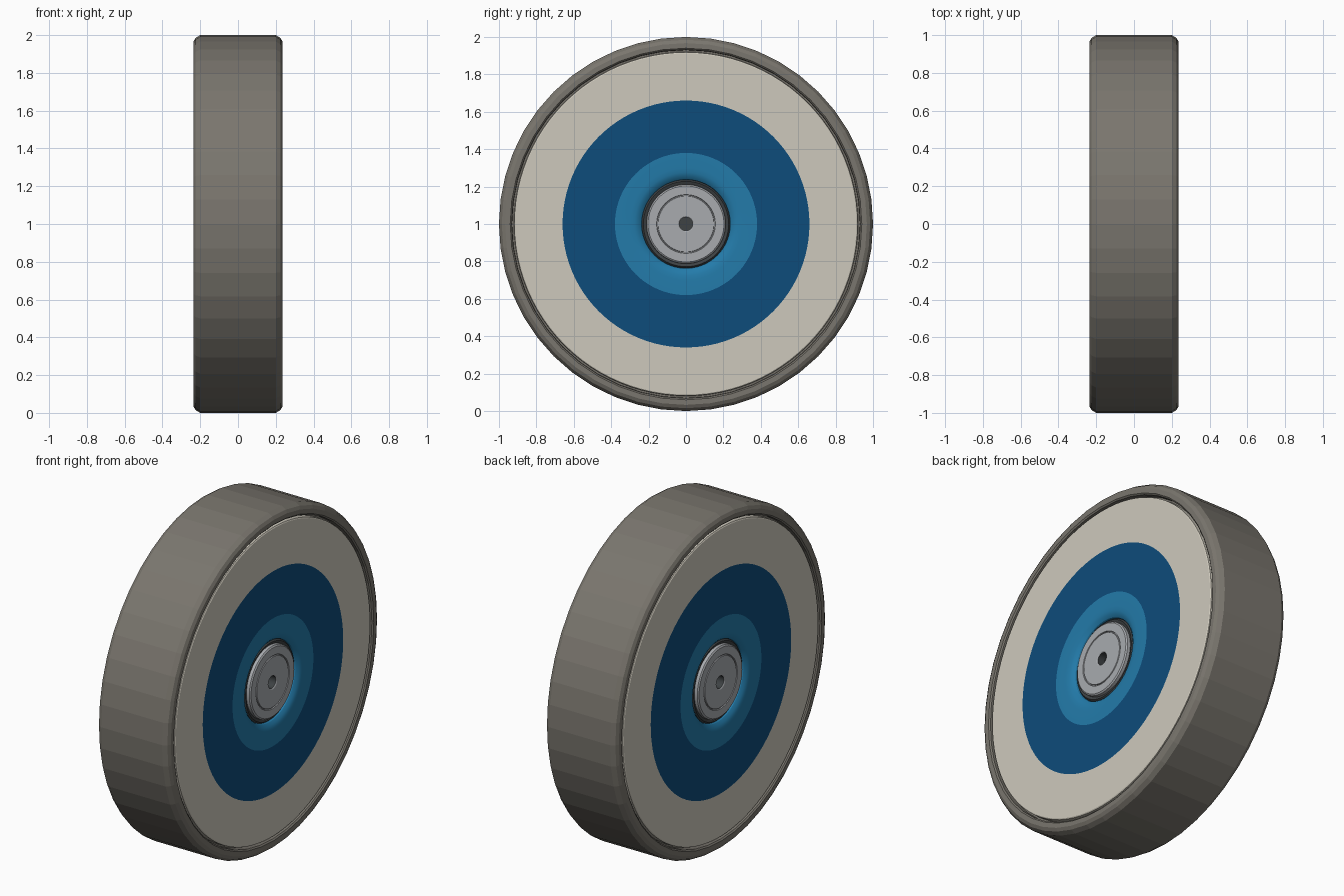
import bpy, bmesh, math

if "Cube" in bpy.data.objects:
    bpy.data.objects.remove(bpy.data.objects["Cube"])


def srgb(r, g, b):
    lin = [(c / 255 / 12.92) if c < 10 else ((c / 255 + 0.055) / 1.055) ** 2.4 for c in (r, g, b)]
    return (*lin, 1)


def mat(name, rgb):
    m = bpy.data.materials.new(name)
    m.diffuse_color = srgb(*rgb)
    m.use_nodes = True
    m.node_tree.nodes["Principled BSDF"].inputs["Base Color"].default_value = m.diffuse_color
    return m


rubber = mat("warm grey rubber", (122, 118, 110))
cream = mat("cream", (206, 201, 188))
navy = mat("dark blue", (13, 76, 123))
blue = mat("light blue", (35, 123, 170))
metal = mat("light grey metal", (168, 171, 175))
dark = mat("dark grey", (62, 66, 68))


def revolve(name, profile, sides, mats, rule=None, smooth=True):
    """Spin an (x, radius) profile round the wheel axis; radius 0 makes a pole."""
    bm = bmesh.new()
    rings = []
    for x, r in profile:
        if r == 0:
            rings.append([bm.verts.new((x, 0, 1))])
        else:
            rings.append([bm.verts.new((x, r * math.cos(t), 1 + r * math.sin(t)))
                          for t in (2 * math.pi * i / sides for i in range(sides))])
    for k, (a, b) in enumerate(zip(rings, rings[1:])):
        r_mid = (profile[k][1] + profile[k + 1][1]) / 2
        for i in range(sides):
            j = (i + 1) % sides
            if len(a) == 1:
                vs = (a[0], b[j], b[i])
            elif len(b) == 1:
                vs = (a[i], a[j], b[0])
            else:
                vs = (a[i], a[j], b[j], b[i])
            f = bm.faces.new(vs)
            f.material_index = rule(r_mid) if rule else 0
    bmesh.ops.recalc_face_normals(bm, faces=bm.faces)
    me = bpy.data.meshes.new(name)
    bm.to_mesh(me)
    bm.free()
    for m in mats:
        me.materials.append(m)
    ob = bpy.data.objects.new(name, me)
    bpy.context.collection.objects.link(ob)
    if smooth:
        bpy.context.view_layer.objects.active = ob
        ob.select_set(True)
        bpy.ops.object.shade_smooth_by_angle(angle=math.radians(30))
        ob.select_set(False)
    return ob


def mirrored(half):
    """Complete a half profile (running from inside to x = 0) across x = 0."""
    return half + [(-x, r) for x, r in reversed(half)]


# Faceted tyre with rounded shoulders and a narrow inner groove floor
revolve("tyre", mirrored([(0.195, 0.915), (0.195, 0.93), (0.228, 0.932), (0.235, 0.94),
                          (0.235, 0.967), (0.225, 0.985), (0.2, 1.0)]),
        48, [rubber], smooth=False)

# Painted wheel disc: cream outside, dark blue band, light blue dished centre
revolve("wheel_disc", mirrored([(0.195, 0.235), (0.21, 0.24), (0.222, 0.255), (0.228, 0.275),
                                (0.23, 0.30), (0.23, 0.38), (0.23, 0.66), (0.23, 0.912),
                                (0.226, 0.918), (0.195, 0.92)]),
        96, [cream, navy, blue], lambda r: 2 if r < 0.38 else 1 if r < 0.66 else 0)

# Dark seal round the hub
revolve("hub_seal", mirrored([(0.195, 0.19), (0.205, 0.215), (0.21, 0.228), (0.195, 0.24)]),
        64, [dark])

# Metal hub cap with a fine ring groove and a socket hole in the middle
revolve("hub", mirrored([(0.18, 0), (0.18, 0.036), (0.224, 0.036), (0.228, 0.042),
                         (0.228, 0.149), (0.222, 0.151), (0.222, 0.155), (0.228, 0.157),
                         (0.228, 0.203), (0.222, 0.211), (0.19, 0.213)]),
        64, [metal, dark], lambda r: 1 if r < 0.037 else 0)
